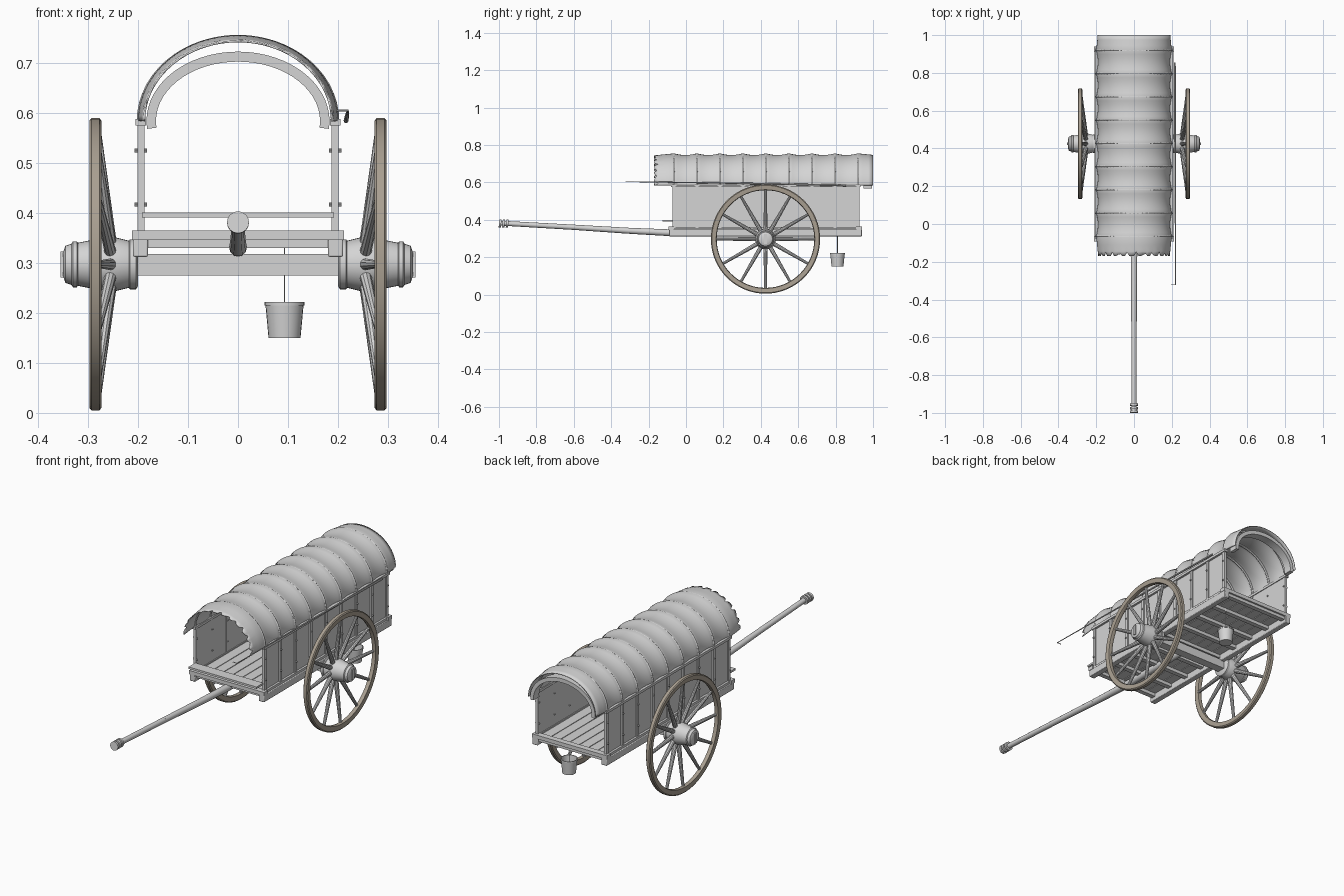
import bpy, bmesh, math
from mathutils import Vector, Matrix

cube = bpy.data.objects.get("Cube")
if cube:
    bpy.data.objects.remove(cube, do_unlink=True)


def material(name, rgb):
    m = bpy.data.materials.new(name)
    m.use_nodes = True
    m.diffuse_color = (*rgb, 1)
    node = next(n for n in m.node_tree.nodes if n.type == 'BSDF_PRINCIPLED')
    node.inputs["Base Color"].default_value = (*rgb, 1)
    return m


GREY = material("pale_grey", (0.66, 0.66, 0.66))
BROWN = material("rim_brown", (0.40, 0.35, 0.285))
parts = []


def finish(name, bm, mat=GREY):
    bmesh.ops.recalc_face_normals(bm, faces=bm.faces)
    mesh = bpy.data.meshes.new(name)
    bm.to_mesh(mesh)
    bm.free()
    ob = bpy.data.objects.new(name, mesh)
    mesh.materials.append(mat)
    bpy.context.scene.collection.objects.link(ob)
    parts.append(ob)
    return ob


def add_box(bm, x, y, z):
    """Box from (low, high) ranges."""
    lo, hi = zip(x, y, z)
    size = [b - a for a, b in zip(lo, hi)]
    mid = [(a + b) / 2 for a, b in zip(lo, hi)]
    bmesh.ops.create_cube(bm, size=1, matrix=Matrix.Translation(mid) @ Matrix.Diagonal((*size, 1)))


def add_bar(bm, p, q, r1, r2, sides=10):
    p, q = Vector(p), Vector(q)
    turn = (q - p).to_track_quat('Z', 'Y').to_matrix().to_4x4()
    bmesh.ops.create_cone(bm, cap_ends=True, segments=sides, radius1=r1, radius2=r2,
                          depth=(q - p).length, matrix=Matrix.Translation((p + q) / 2) @ turn)


def add_lathe(bm, profile, segs, matrix, loop=False):
    """Spin (radius, height) points about local z."""
    rings = []
    for i in range(segs):
        a = math.tau * i / segs
        rings.append([bm.verts.new(matrix @ Vector((r * math.cos(a), r * math.sin(a), h)))
                      for r, h in profile])
    count = len(profile)
    for i in range(segs):
        a, b = rings[i], rings[(i + 1) % segs]
        for j in range(count if loop else count - 1):
            k = (j + 1) % count
            bm.faces.new((a[j], b[j], b[k], a[k]))
    if not loop:
        for j in (0, count - 1):
            bm.faces.new([ring[j] for ring in rings])


def box(name, *ranges):
    bm = bmesh.new()
    add_box(bm, *ranges)
    return finish(name, bm)


def arch(a, b, t):
    """Point on the half ellipse of the roof, t from 0 to 1."""
    return Vector((a * math.cos(math.pi * t), 0, 0.583 + b * math.sin(math.pi * t)))


POSTS = [-0.065 + 0.123 * i for i in range(9)]
WHEEL_Y, WHEEL_Z = 0.425, 0.297

# Wheels, spokes and hubs
for side, label in ((1, "left"), (-1, "right")):
    centre = Matrix.Translation((0, WHEEL_Y, WHEEL_Z)) @ Matrix.Rotation(side * math.pi / 2, 4, 'Y')
    bm = bmesh.new()
    add_lathe(bm, [(0.264, 0.275), (0.287, 0.273), (0.292, 0.277), (0.292, 0.293),
                   (0.287, 0.297), (0.264, 0.295), (0.261, 0.285)], 64, centre, True)
    finish(label + "_wheel_rim", bm, BROWN)
    bm = bmesh.new()
    for i in range(12):
        a = math.tau * i / 12
        d = Vector((0, math.cos(a), math.sin(a)))
        base = Vector((0, WHEEL_Y, WHEEL_Z))
        add_bar(bm, base + d * 0.04 + Vector((side * 0.254, 0, 0)),
                base + d * 0.268 + Vector((side * 0.281, 0, 0)), 0.012, 0.007)
    finish(label + "_wheel_spokes", bm)
    bm = bmesh.new()
    add_lathe(bm, [(0.044, 0.2), (0.05, 0.204), (0.05, 0.216), (0.047, 0.218), (0.055, 0.25),
                   (0.052, 0.275), (0.043, 0.32), (0.046, 0.322), (0.046, 0.33), (0.041, 0.333),
                   (0.037, 0.345), (0.028, 0.348), (0.022, 0.35)], 32, centre)
    add_box(bm, sorted((side * 0.348, side * 0.355)), (WHEEL_Y - 0.007, WHEEL_Y + 0.007),
            (WHEEL_Z - 0.026, WHEEL_Z + 0.026))
    finish(label + "_wheel_hub", bm)

# Axle and floor frame
box("axle", (-0.21, 0.21), (0.403, 0.447), (0.275, 0.318))
bm = bmesh.new()
for s in (-1, 1):
    add_box(bm, sorted((s * 0.18, s * 0.21)), (-0.09, 0.94), (0.312, 0.349))
ob = finish("side_beams", bm)
bevel = ob.modifiers.new("soft_edges", 'BEVEL')
bevel.width, bevel.segments = 0.003, 2
bm = bmesh.new()
for y in POSTS:
    add_box(bm, (-0.18, 0.18), (y - 0.012, y + 0.012), (0.33, 0.347))
finish("floor_joists", bm)
bm = bmesh.new()
for i in range(7):
    x = -0.183 + i * 0.0525
    add_box(bm, (x, x + 0.049), (-0.07, 0.925), (0.347, 0.357))
finish("floor_planks", bm)
bm = bmesh.new()
for y in (-0.078, 0.925):
    add_box(bm, (-0.212, 0.212), (y - 0.015, y + 0.015), (0.346, 0.365))
finish("end_sills", bm)
box("front_footboard", (-0.192, 0.192), (-0.125, -0.07), (0.39, 0.4))

# Side walls
for s, label in ((1, "left"), (-1, "right")):
    box(label + "_wall_panel", sorted((s * 0.188, s * 0.194)), (-0.065, 0.919), (0.355, 0.58))
    bm = bmesh.new()
    for z, h in ((0.35, 0.012), (0.574, 0.013)):
        add_box(bm, sorted((s * 0.184, s * 0.205)), (-0.08, 0.934), (z, z + h))
    finish(label + "_wall_rails", bm)
    bm = bmesh.new()
    for y in POSTS:
        add_box(bm, sorted((s * 0.187, s * 0.201)), (y - 0.008, y + 0.008), (0.35, 0.585))
        for z in (0.416, 0.524):
            add_bar(bm, (s * 0.182, y, z), (s * 0.207, y, z), 0.004, 0.004, 8)
    finish(label + "_wall_posts", bm)

# Roof hoops
bm = bmesh.new()
for y in POSTS:
    pts = [arch(0.196, 0.166, i / 28) + Vector((0, y, 0)) for i in range(29)]
    for p, q in zip(pts, pts[1:]):
        add_bar(bm, p, q, 0.0065, 0.0065, 6)
finish("roof_hoops", bm)

# Cloth sagging between the hoops, gathered at the front edge
rows = [-0.17, -0.145, -0.11] + [POSTS[0] + 0.123 * i / 6 for i in range(49)] + [0.945, 0.975, 1.0]
bm = bmesh.new()
grid = []
for y in rows:
    inside = POSTS[0] <= y <= POSTS[-1] + 0.001
    phase = (y - POSTS[0]) / 0.123
    sag = 0.009 * abs(math.sin(math.pi * phase)) if inside else 0.1 * min(abs(y - POSTS[0]), abs(y - POSTS[-1]))
    row = []
    for i in range(49):
        p = arch(0.2 - sag, 0.172 - sag, i / 48)
        p.y = y
        if y < -0.16:
            p.y += 0.022 * max(0, math.sin(i * 1.7)) ** 2
        row.append(bm.verts.new(p))
    grid.append(row)
for a, b in zip(grid, grid[1:]):
    for i in range(48):
        bm.faces.new((a[i], a[i + 1], b[i + 1], b[i]))
ob = finish("cloth_cover", bm)
ob.modifiers.new("cloth_thickness", 'SOLIDIFY').thickness = 0.004

# Inner arch at the rear opening
bm = bmesh.new()
sections = []
for i in range(33):
    t = -0.035 + 1.07 * i / 32
    outer, inner = arch(0.183, 0.139, t), arch(0.164, 0.119, t)
    sections.append([bm.verts.new(p + Vector((0, y, 0)))
                     for p, y in ((outer, 0.95), (outer, 0.995), (inner, 0.995), (inner, 0.95))])
for a, b in zip(sections, sections[1:]):
    for j in range(4):
        k = (j + 1) % 4
        bm.faces.new((a[j], a[k], b[k], b[j]))
bm.faces.new(sections[0])
bm.faces.new(sections[-1])
finish("rear_inner_arch", bm)

# Draw pole with ringed tip
bm = bmesh.new()
path = [(0, -0.99, 0.382), (0, -0.6, 0.36), (0, -0.3, 0.341), (0, -0.09, 0.331), (0, 0.42, 0.329)]
radii = (0.013, 0.014, 0.016, 0.018, 0.017)
for i in range(4):
    add_bar(bm, path[i], path[i + 1], radii[i], radii[i + 1], 12)
finish("draw_pole", bm)
bm = bmesh.new()
for y in (-1.0, -0.981, -0.962):
    add_bar(bm, (0, y, 0.381), (0, y + 0.012, 0.38), 0.022, 0.022, 16)
finish("pole_tip_rings", bm)

# Hanging bucket
bm = bmesh.new()
add_lathe(bm, [(0.032, 0.15), (0.038, 0.215), (0.04, 0.215), (0.04, 0.222), (0.036, 0.222),
               (0.029, 0.156)], 24, Matrix.Translation((0.093, 0.81, 0)))
finish("bucket", bm)
bm = bmesh.new()
add_bar(bm, (0.093, 0.81, 0.155), (0.093, 0.81, 0.345), 0.0015, 0.0015, 6)
finish("bucket_rope", bm)

# Long thin rod along the left wall
bm = bmesh.new()
add_bar(bm, (0.197, -0.322, 0.604), (0.22, -0.322, 0.604), 0.002, 0.002, 6)
add_bar(bm, (0.22, -0.322, 0.604), (0.218, 0.25, 0.596), 0.002, 0.004, 8)
add_bar(bm, (0.218, 0.25, 0.596), (0.216, 0.855, 0.584), 0.004, 0.005, 8)
finish("long_rod", bm)

# Smooth shading with sharp edges kept
for ob in bpy.context.selected_objects:
    ob.select_set(False)
for ob in parts:
    ob.select_set(True)
bpy.context.view_layer.objects.active = parts[0]
bpy.ops.object.shade_smooth_by_angle(angle=math.radians(35))
